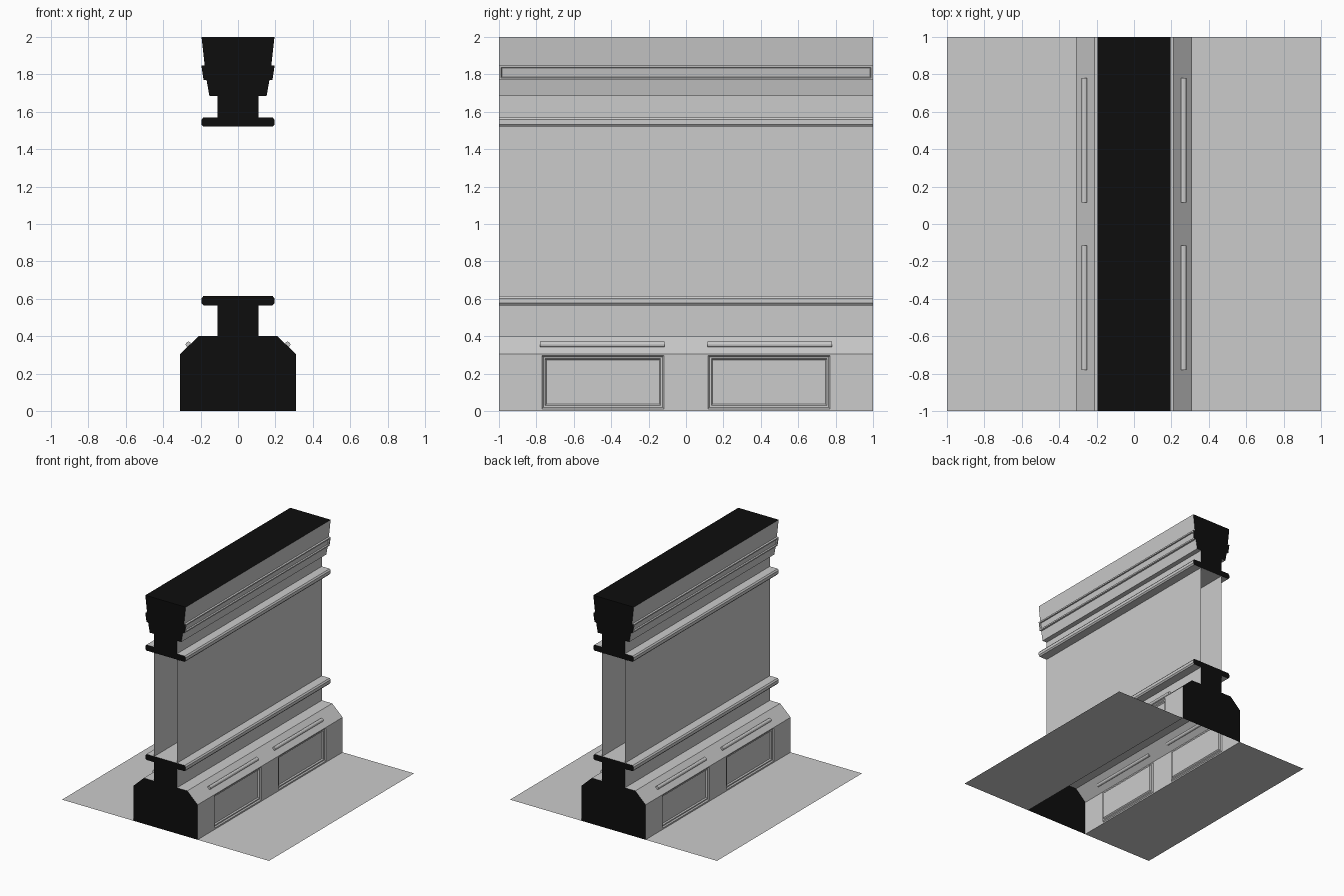
import bpy, bmesh, math
from mathutils import Vector

if "Cube" in bpy.data.objects:
    bpy.data.objects.remove(bpy.data.objects["Cube"])

black = bpy.data.materials.new("black_caps")
black.diffuse_color = (0.004, 0.004, 0.004, 1)
black.use_nodes = True
black.node_tree.nodes["Principled BSDF"].inputs["Base Color"].default_value = black.diffuse_color
grey = bpy.data.materials.new("grey")
grey.diffuse_color = (0.8, 0.8, 0.8, 1)
grey.use_nodes = True
grey.node_tree.nodes["Principled BSDF"].inputs["Base Color"].default_value = grey.diffuse_color


def finish(bm, name, mats=()):
    me = bpy.data.meshes.new(name)
    bm.to_mesh(me)
    bm.free()
    for m in mats:
        me.materials.append(m)
    ob = bpy.data.objects.new(name, me)
    bpy.context.collection.objects.link(ob)
    return ob


def extrude_profile(half, bottom):
    """Mirror a right-hand half profile (x, z), sweep it along y, black end caps."""
    pts = half + [(-x, z) for x, z in reversed(half)]
    bm = bmesh.new()
    f = [bm.verts.new((x, -1, z)) for x, z in pts]
    b = [bm.verts.new((x, 1, z)) for x, z in pts]
    n = len(pts)
    for i in range(n if bottom else n - 1):
        j = (i + 1) % n
        bm.faces.new((f[i], b[i], b[j], f[j]))
    for cap in (f, b[::-1]):
        bm.faces.new(cap).material_index = 1
    bm.normal_update()
    return bm


def ledge(z):
    return [(0.185, z), (0.195, z + 0.012), (0.195, z + 0.038), (0.185, z + 0.05)]


def inset(bm, faces, thickness, depth):
    bmesh.ops.inset_individual(bm, faces=faces, thickness=thickness, depth=depth,
                               use_even_offset=True)


# Base with sloped shoulder, neck and lower ledge (open underneath)
bm = extrude_profile([(0.31, 0), (0.31, 0.305), (0.21, 0.40), (0.11, 0.40),
                      (0.11, 0.565)] + ledge(0.565), False)


def base_walls():
    return [f for f in bm.faces if abs(f.normal.x) > 0.99
            and abs(f.calc_center_median().x) > 0.3]


cuts = [((0, 0, z), (0, 0, 1)) for z in (0.012, 0.297)]
cuts += [((0, y, 0), (0, 1, 0)) for y in (-0.77, -0.118, 0.118, 0.77)]
for co, no in cuts:
    walls = base_walls()
    geom = set(walls)
    for f in walls:
        geom.update(f.edges)
        geom.update(f.verts)
    bmesh.ops.bisect_plane(bm, geom=list(geom), plane_co=Vector(co), plane_no=Vector(no))
    bm.normal_update()

# Recessed wall panels with a stepped frame
panels = [f for f in base_walls()
          if 0.1 < f.calc_center_median().z < 0.2
          and 0.3 < abs(f.calc_center_median().y) < 0.6]
for t, d in ((0.008, -0.01), (0.009, 0), (0.008, -0.01)):
    inset(bm, panels, t, d)
finish(bm, "base", (grey, black))

# Crown with upper ledge, neck, tapered steps and black top
bm = extrude_profile(ledge(1.52)[:3] + [(0.185, 1.57), (0.11, 1.57), (0.11, 1.685),
                     (0.153, 1.685), (0.168, 1.77), (0.184, 1.77), (0.196, 1.848),
                     (0.178, 1.848), (0.195, 2.0)], True)
for f in bm.faces:
    if f.calc_center_median().z > 1.999:
        f.material_index = 1
bands = [f for f in bm.faces if 1.79 < f.calc_center_median().z < 1.83
         and abs(f.normal.x) > 0.9]
inset(bm, bands, 0.012, 0)
inset(bm, bands, 0.003, -0.01)
finish(bm, "crown", (grey, black))


# Panes and floor strips, one on each side
def quad(name, corners):
    bm = bmesh.new()
    bm.faces.new([bm.verts.new(c) for c in corners])
    return finish(bm, name, (grey,))


for s, side in ((1, "right"), (-1, "left")):
    quad("pane_" + side, [(s * 0.11, -s, 0.615), (s * 0.11, s, 0.615),
                          (s * 0.11, s, 1.52), (s * 0.11, -s, 1.52)])
    quad("floor_" + side, [(s * 0.31, -s, 0), (s, -s, 0), (s, s, 0), (s * 0.31, s, 0)])
    # Round light bars on the sloped shoulder
    for y in (-0.447, 0.447):
        bpy.ops.mesh.primitive_cylinder_add(vertices=12, radius=0.015, depth=0.666,
                                            location=(s * 0.265, y, 0.356),
                                            rotation=(math.pi / 2, 0, 0))
        bar = bpy.context.object
        bar.name = "bar_" + side
        bar.data.materials.append(grey)
        bpy.ops.object.shade_smooth_by_angle()
